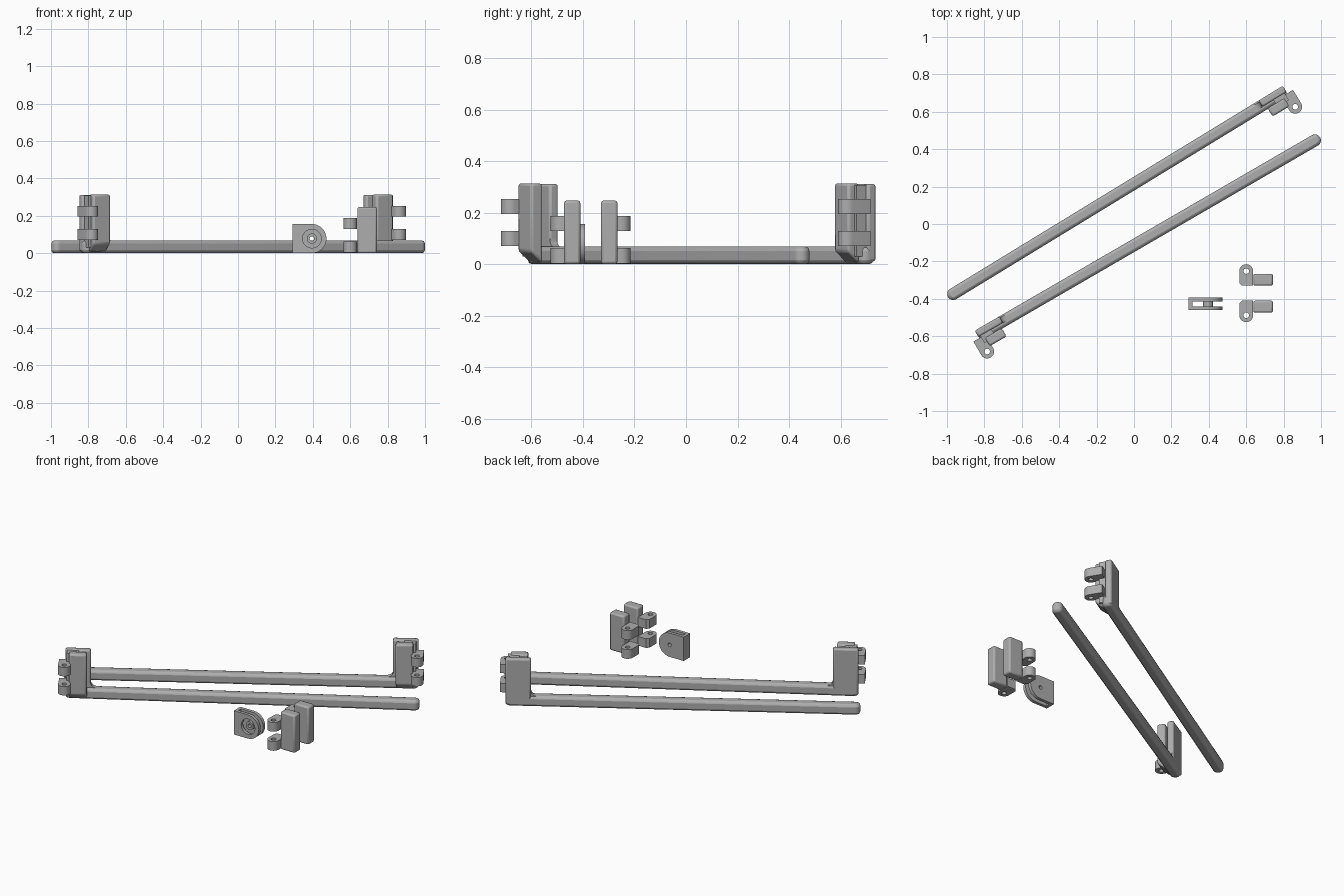
import bpy, bmesh, math
from mathutils import Matrix, Vector

if "Cube" in bpy.data.objects:
    bpy.data.objects.remove(bpy.data.objects["Cube"])

grey = bpy.data.materials.new("grey_plastic")
grey.diffuse_color = (0.42, 0.42, 0.42, 1)
grey.use_nodes = True
grey.node_tree.nodes["Principled BSDF"].inputs["Base Color"].default_value = grey.diffuse_color
ID = Matrix.Identity(4)
# axis maps: outline (a, b) swept along c
XY = Matrix.Identity(4)
XZ = Matrix(((1, 0, 0, 0), (0, 0, 1, 0), (0, 1, 0, 0), (0, 0, 0, 1)))
YZ = Matrix(((0, 0, 1, 0), (1, 0, 0, 0), (0, 1, 0, 0), (0, 0, 0, 1)))


def arc(cx, cy, r, a0, a1, n=16):
    return [(cx + r * math.cos(math.radians(a0 + (a1 - a0) * i / n)),
             cy + r * math.sin(math.radians(a0 + (a1 - a0) * i / n))) for i in range(n + 1)]


def circle(cx, cy, r, n=24):
    return arc(cx, cy, r, 0, 360, n)[:-1]


def box(a0, a1, b0, b1):
    return [(a0, b0), (a1, b0), (a1, b1), (a0, b1)]


def finish(name, bm, bevel, segments):
    bmesh.ops.recalc_face_normals(bm, faces=bm.faces)
    me = bpy.data.meshes.new(name)
    bm.to_mesh(me)
    bm.free()
    me.materials.append(grey)
    ob = bpy.data.objects.new(name, me)
    bpy.context.collection.objects.link(ob)
    if bevel:
        m = ob.modifiers.new("rounded_edges", 'BEVEL')
        m.width, m.segments = bevel, segments
        m.limit_method, m.angle_limit = 'ANGLE', math.radians(40)
    bpy.ops.object.select_all(action='DESELECT')
    ob.select_set(True)
    bpy.context.view_layer.objects.active = ob
    bpy.ops.object.shade_smooth_by_angle(angle=math.radians(30))
    return ob


def prism(name, outline, c0, c1, axes=XY, place=ID, bevel=0, segments=2, hole=None):
    """Sweep an outline from c0 to c1, optionally with a round hole (x, y, r)."""
    bm = bmesh.new()
    loops = [outline] + ([circle(*hole)] if hole else [])
    rings = []
    for pts in loops:
        lo = [bm.verts.new((a, b, c0)) for a, b in pts]
        hi = [bm.verts.new((a, b, c1)) for a, b in pts]
        rings.append((lo, hi))
        n = len(pts)
        for i in range(n):
            j = (i + 1) % n
            bm.faces.new((lo[i], lo[j], hi[j], hi[i]))
    for side in (0, 1):
        if hole:
            edges = []
            for ring in rings:
                v = ring[side]
                edges += [bm.edges.get((v[i], v[(i + 1) % len(v)])) for i in range(len(v))]
            bmesh.ops.triangle_fill(bm, edges=edges, use_beauty=True)
        else:
            bm.faces.new(rings[0][side])
    bm.transform(place @ axes)
    return finish(name, bm, bevel, segments)


def lug(name, cx, cy, base, z0, z1, place):
    """Hinge knuckle: rounded toward -y, straight back to y = base."""
    r = 0.037
    out = arc(cx, cy, r, 180, 360) + [(cx + r, base)] + [(cx - r + 0.015, base), (cx - r, base - 0.015)]
    prism(name, out, z0, z1, place=place, hole=(cx, cy, 0.015))


def arm(tag, place):
    # long bar with round ends
    bar = arc(-2.052, 0, 0.032, 90, 270) + arc(0, 0, 0.032, -90, 90)
    prism(tag + "_bar", bar, 0, 0.068, place=place, bevel=0.016)
    # upright wall flush with the back of the bar
    prism(tag + "_post_wall", box(-0.12, 0.032, -0.008, 0.032), 0.01, 0.312, place=place, bevel=0.01)
    # curved fillet between bar and wall
    fillet = [(-0.11, 0.06), (-0.15, 0.06)] + arc(-0.15, 0.098, 0.03, -90, 0, 8) + [(-0.11, 0.098)]
    prism(tag + "_fillet", fillet, -0.008, 0.024, XZ, place)
    # front block with a sloping underside
    block = [(-0.028, 0.005), (-0.08, 0.05), (-0.08, 0.314), (-0.028, 0.314)]
    prism(tag + "_post_block", block, -0.1, 0.005, YZ, place, bevel=0.01)
    # bridge joining wall and block at the outer end
    prism(tag + "_post_bridge", box(-0.05, 0.02, -0.05, 0.01), 0.03, 0.308, place=place)
    for i, z in enumerate((0.07, 0.195)):
        lug(f"{tag}_knuckle_{i}", 0.03, -0.098, -0.015, z, z + 0.058, place)


def spot(x, y, deg, mirror=1):
    return (Matrix.Translation((x, y, 0)) @ Matrix.Rotation(math.radians(deg), 4, 'Z')
            @ Matrix.Diagonal((mirror, 1, 1, 1)))


arm("back_arm", spot(0.785, 0.695, 31.4))
arm("front_arm", spot(-0.808, -0.582, 30.1, -1))


# pair of loose hinge halves, mirrored front to back
for tag, flip in (("front_hinge", 1), ("back_hinge", -1)):
    place = Matrix.Translation((0, -0.37, 0)) @ Matrix.Diagonal((1, flip, 1, 1))
    prism(tag + "_block", box(0.638, 0.743, -0.104, -0.04), 0, 0.247, place=place, bevel=0.01)
    for i, z in enumerate((0.003, 0.128)):
        lug(f"{tag}_knuckle_{i}", 0.60, -0.118, -0.04, z, z + 0.06, place)

# round-ended clip: two plates joined by a web
cx, cz = 0.395, 0.078
plate = arc(cx, cz, 0.078, -90, 90) + [(0.292, 0.156), (0.292, 0)]
prism("clip_front_plate", plate, -0.46, -0.44, XZ, hole=(cx, cz, 0.05))
prism("clip_back_plate", plate, -0.414, -0.393, XZ, hole=(cx, cz, 0.012))
prism("clip_web", box(0.292, 0.312, 0, 0.156), -0.442, -0.412, XZ)
prism("clip_boss", circle(cx, cz, 0.027), -0.445, -0.412, XZ, hole=(cx, cz, 0.012))
